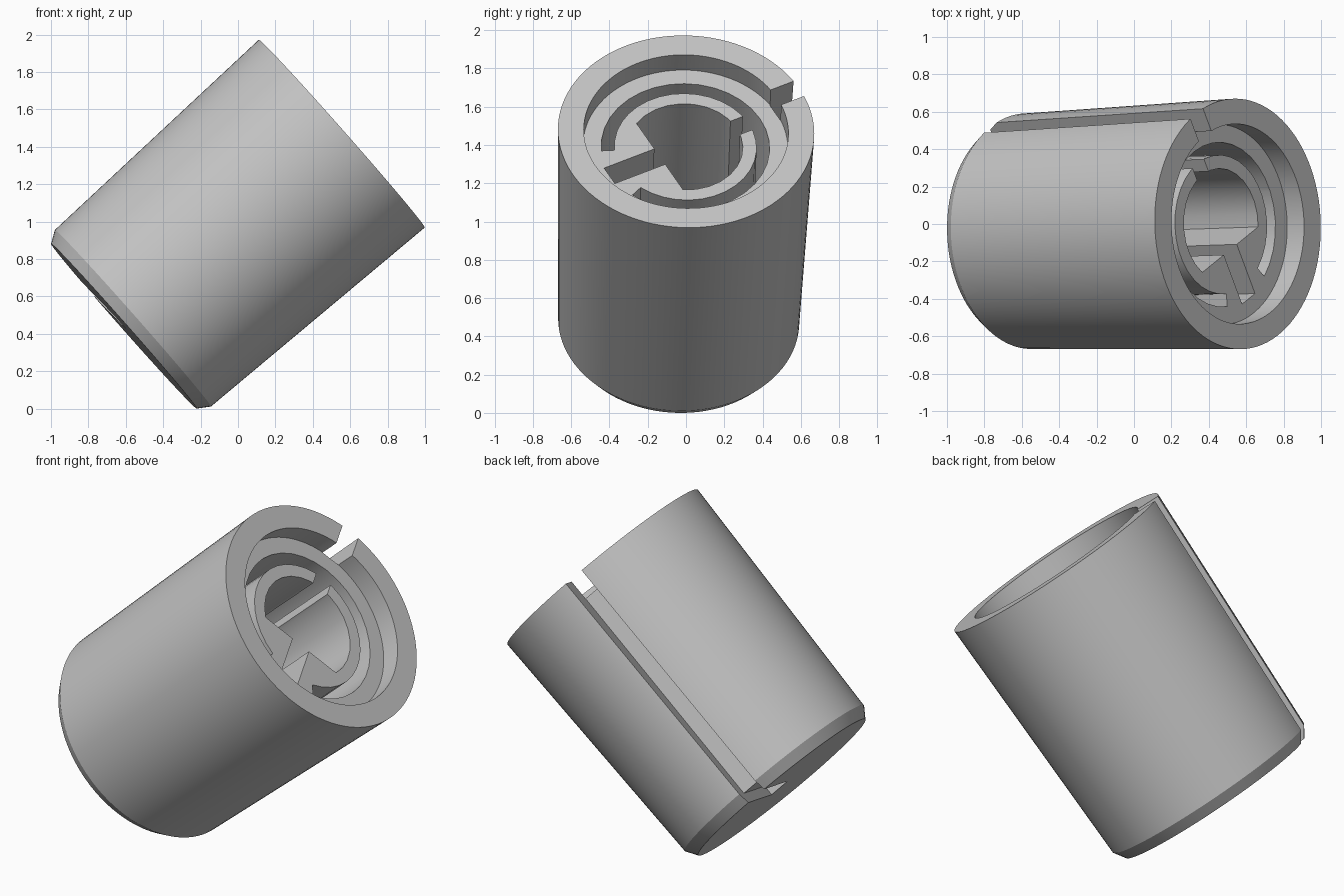
import bpy, bmesh, math
from mathutils import Matrix, Vector

if "Cube" in bpy.data.objects:
    bpy.data.objects.remove(bpy.data.objects["Cube"])

LENGTH = 1.555            # cap to open rim
FLOOR = LENGTH - 0.12     # recessed face inside the rim
DEEP = 0.35               # bottom of the bore and grooves
POINT = math.radians(28)  # direction of the pointer groove

grey = bpy.data.materials.new("grey plastic")
grey.diffuse_color = (0.55, 0.55, 0.55, 1)
grey.use_nodes = True
grey.node_tree.nodes["Principled BSDF"].inputs["Base Color"].default_value = grey.diffuse_color


def make_object(name, bm):
    bmesh.ops.recalc_face_normals(bm, faces=bm.faces)
    mesh = bpy.data.meshes.new(name)
    bm.to_mesh(mesh)
    bm.free()
    mesh.materials.append(grey)
    obj = bpy.data.objects.new(name, mesh)
    bpy.context.collection.objects.link(obj)
    return obj


def prism(name, outline, z0, z1):
    bm = bmesh.new()
    face = bm.faces.new([bm.verts.new((x, y, z0)) for x, y in outline])
    top = bmesh.ops.extrude_face_region(bm, geom=[face])["geom"]
    verts = [g for g in top if isinstance(g, bmesh.types.BMVert)]
    bmesh.ops.translate(bm, verts=verts, vec=(0, 0, z1 - z0))
    return make_object(name, bm)


def arc(radius, a0, a1, steps):
    return [(radius * math.cos(a0 + (a1 - a0) * i / steps),
             radius * math.sin(a0 + (a1 - a0) * i / steps)) for i in range(steps + 1)]


def slot(name, angle, r0, r1, half, z0, z1):
    c, s = math.cos(angle), math.sin(angle)
    corners = [(r0, -half), (r1, -half), (r1, half), (r0, half)]
    return prism(name, [(x * c - y * s, x * s + y * c) for x, y in corners], z0, z1)


# Tapered knob body: chamfered cap, open rim, shallow recess
SEG = 96
profile = [(0.588, 0), (0.63, 0.064), (0.67, LENGTH), (0.535, LENGTH), (0.535, FLOOR)]
bm = bmesh.new()
rings = [[bm.verts.new((r * math.cos(2 * math.pi * i / SEG),
                        r * math.sin(2 * math.pi * i / SEG), z)) for i in range(SEG)]
         for r, z in profile]
for low, high in zip(rings, rings[1:]):
    for i in range(SEG):
        j = (i + 1) % SEG
        bm.faces.new((low[i], low[j], high[j], high[i]))
bm.faces.new(rings[0])
bm.faces.new(rings[-1])
knob = make_object("knob_body", bm)

# Cutters: D-shaped bore, ring groove, hub slots, pointer groove
back = POINT + math.pi
half_flat = math.acos(0.152 / 0.30)
gap = math.radians(23)
top = FLOOR + 0.06
cutters = [
    prism("bore_cutter", arc(0.30, back + half_flat, back + 2 * math.pi - half_flat, 18),
          DEEP, top),
    prism("ring_groove_cutter",
          arc(0.44, back + gap, back + 2 * math.pi - gap, 30)
          + arc(0.372, back + 2 * math.pi - gap, back + gap, 30), DEEP, top),
    slot("flat_slot_cutter", back, 0.10, 0.45, 0.06, DEEP, top),
    slot("hub_slot_cutter", POINT, 0.20, 0.40, 0.052, DEEP, top),
    slot("side_pointer_cutter", POINT, 0.53, 0.80, 0.058, -0.1, LENGTH + 0.1),
    slot("cap_pointer_cutter", POINT, 0.05, 0.80, 0.058, -0.1, 0.06),
]
bpy.context.view_layer.objects.active = knob
knob.select_set(True)
for cutter in cutters:
    cutter.hide_render = True
    mod = knob.modifiers.new(cutter.name, 'BOOLEAN')
    mod.operation = 'DIFFERENCE'
    mod.solver = 'EXACT'
    mod.object = cutter
    bpy.ops.object.modifier_apply(modifier=mod.name)
for cutter in cutters:
    bpy.data.objects.remove(cutter)

# Lean the knob over so it rests on the cap's edge
axis = Vector((0.749, 0.026, 0.662)).normalized()
up = Vector((-0.662, 0, 0.749))
up = (up - axis * up.dot(axis)).normalized()
side = up.cross(axis)
rot = Matrix((side, up, axis)).transposed().to_4x4()
knob.data.transform(Matrix.Translation((-0.61, -0.04, 0.45)) @ rot)
low_z = min(v.co.z for v in knob.data.vertices)
knob.data.transform(Matrix.Translation((0, 0, -low_z)))
bpy.ops.object.shade_smooth_by_angle(angle=math.radians(14))
